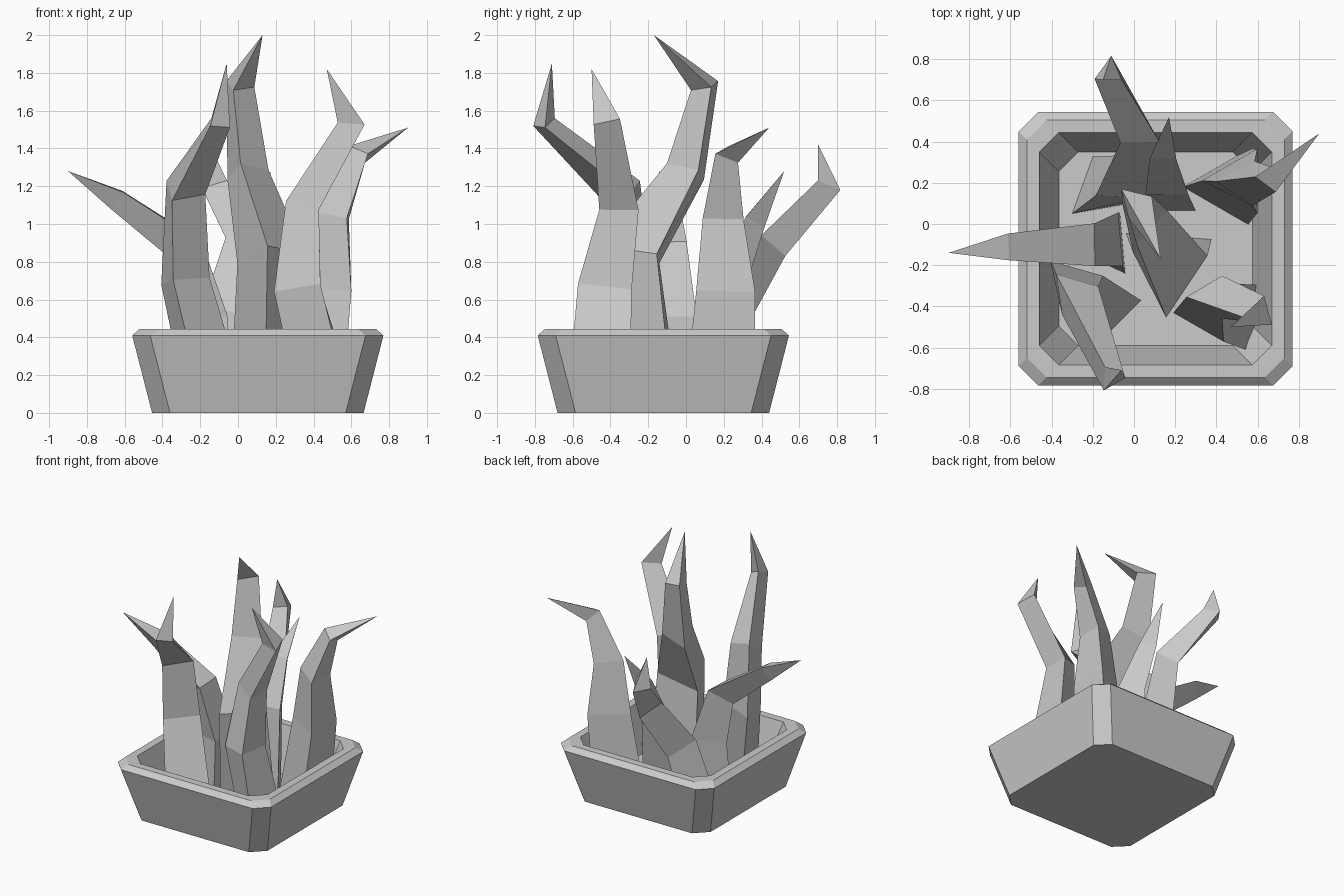
import bpy, bmesh
from math import radians, cos, sin
from mathutils import Vector

cube = bpy.data.objects.get("Cube")
if cube:
    bpy.data.objects.remove(cube, do_unlink=True)

# Single plain colour
GREY = (0.6, 0.6, 0.6, 1)
grey = bpy.data.materials.new("plain grey")
grey.use_nodes = True
grey.diffuse_color = GREY
grey.node_tree.nodes["Principled BSDF"].inputs["Base Color"].default_value = GREY

UP = Vector((0, 0, 1))
FLOOR = 0.1


def loft(name, rings, tip=None):
    """Skin a stack of rings; close the bottom, and close the top flat or to a point."""
    bm = bmesh.new()
    loops = [[bm.verts.new(point) for point in ring] for ring in rings]
    sides = len(loops[0])
    for low, high in zip(loops, loops[1:]):
        for i in range(sides):
            j = (i + 1) % sides
            bm.faces.new((low[i], low[j], high[j], high[i]))
    bm.faces.new(loops[0][::-1])
    if tip is None:
        bm.faces.new(loops[-1])
    else:
        end = bm.verts.new(tip)
        for i in range(sides):
            bm.faces.new((loops[-1][i], loops[-1][(i + 1) % sides], end))
    bmesh.ops.recalc_face_normals(bm, faces=bm.faces)
    mesh = bpy.data.meshes.new(name)
    bm.to_mesh(mesh)
    bm.free()
    mesh.materials.append(grey)
    obj = bpy.data.objects.new(name, mesh)
    bpy.context.collection.objects.link(obj)
    return obj


def cut_square(half, z, cut=0.095):
    """Square ring with its corners cut off, centred on the pot."""
    inner = half - cut
    corners = []
    for sx, sy in ((1, 1), (-1, 1), (-1, -1), (1, -1)):
        pair = [(sx * half, sy * inner), (sx * inner, sy * half)]
        corners += pair if sx * sy > 0 else pair[::-1]
    return [Vector((0.105 + x, -0.12 + y, z)) for x, y in corners]


def leaf(name, tip, *sections):
    """Three-sided leaf; each section is x, y, z, radius, turn in degrees."""
    path = [Vector(s[:3]) for s in sections] + [Vector(tip)]
    rings = []
    for i, (x, y, z, radius, turn) in enumerate(sections):
        normal = UP
        if i:
            normal = (path[i] - path[i - 1]).normalized() + (path[i + 1] - path[i]).normalized()
        lean = UP.rotation_difference(normal)
        ring = []
        for side in range(3):
            a = radians(turn + side * 120)
            ring.append(path[i] + lean @ Vector((radius * cos(a), radius * sin(a), 0)))
        rings.append(ring)
    return loft(name, rings, path[-1])


# Planter: outer wall, bevelled rim, inner wall and floor
loft("planter", [cut_square(half, z) for half, z in (
    (0.56, 0), (0.665, 0.41), (0.625, 0.445), (0.565, 0.445), (0.47, FLOOR))])

# Leaves, each from the floor up to its bent tip
leaf("tall_centre_leaf", (0.13, -0.17, 2),
     (0.16, -0.18, FLOOR, 0.24, 26), (0.17, -0.25, 0.84, 0.21, 27),
     (0.04, 0.02, 1.28, 0.13, 20), (0, 0.11, 1.73, 0.09, 15))
leaf("front_right_leaf", (-0.06, -0.71, 1.85),
     (-0.15, -0.42, FLOOR, 0.19, 15), (-0.3, -0.29, 0.7, 0.155, 14),
     (-0.3, -0.33, 1.17, 0.13, 10), (-0.11, -0.75, 1.53, 0.07, 0))
leaf("front_left_leaf", (0.47, -0.5, 1.82),
     (0.5, -0.45, FLOOR, 0.19, 54), (0.355, -0.43, 0.66, 0.165, 60),
     (0.37, -0.355, 1.09, 0.12, 60), (0.61, -0.43, 1.54, 0.085, 75))
leaf("back_left_leaf", (0.9, 0.44, 1.51),
     (0.45, 0.18, FLOOR, 0.21, 60), (0.51, 0.21, 0.65, 0.18, 60),
     (0.52, 0.2, 1.04, 0.125, 57), (0.65, 0.22, 1.37, 0.075, 60))
leaf("side_right_leaf", (-0.9, -0.14, 1.28),
     (-0.14, -0.1, FLOOR, 0.17, 65), (-0.14, -0.08, 0.5, 0.15, 65),
     (-0.24, -0.1, 0.87, 0.12, 60), (-0.63, -0.11, 1.14, 0.075, 60))
leaf("back_right_leaf", (-0.15, 0.7, 1.42),
     (-0.17, 0.16, FLOOR, 0.17, 100), (-0.07, 0.2, 0.52, 0.14, 90),
     (0.03, 0.44, 0.9, 0.11, 90), (-0.12, 0.74, 1.2, 0.08, 85))
leaf("small_back_leaf", (0.17, 0.52, 1.28),
     (0.17, 0.14, FLOOR, 0.15, 90), (0.16, 0.2, 0.7, 0.12, 90),
     (0.14, 0.35, 1.02, 0.075, 90))
